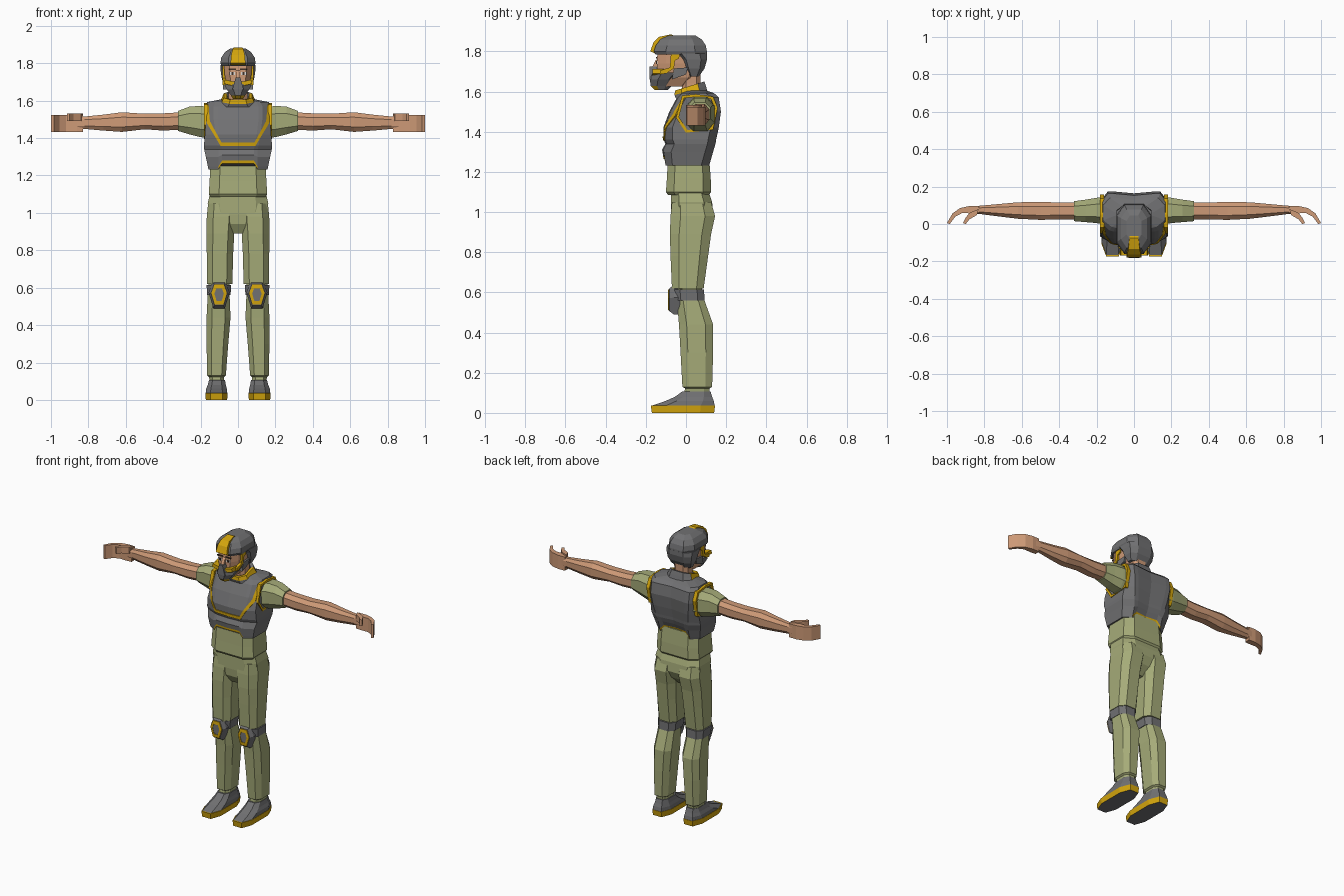
import bpy, bmesh
from mathutils import Vector
from mathutils.bvhtree import BVHTree

COLOURS = {"olive": (0.38, 0.41, 0.19), "grey": (0.165, 0.165, 0.17),
           "yellow": (0.66, 0.38, 0.004), "skin": (0.62, 0.325, 0.185),
           "white": (0.75, 0.72, 0.68), "dark": (0.05, 0.03, 0.02)}
MATS = {}
for n, c in COLOURS.items():
    MATS[n] = bpy.data.materials.new(n)
    MATS[n].diffuse_color = (*c, 1)


def finish(name, bm, paint, mirror=False):
    """Turn a bmesh into an object; paint is a colour or a rule on face centres."""
    bmesh.ops.recalc_face_normals(bm, faces=bm.faces)
    me = bpy.data.meshes.new(name)
    slots = []
    for f in bm.faces:
        col = paint if isinstance(paint, str) else paint(f.calc_center_median(), f.normal)
        if col not in slots:
            slots.append(col)
            me.materials.append(MATS[col])
        f.material_index = slots.index(col)
    bm.to_mesh(me)
    bm.free()
    ob = bpy.data.objects.new(name, me)
    bpy.context.collection.objects.link(ob)
    if mirror:
        ob.modifiers.new("mirror", "MIRROR").use_mirror_merge = False
    return ob


def loft(name, rings, paint, mirror=False, closed=False):
    """Skin a list of point rings; closed joins the last ring to the first."""
    bm = bmesh.new()
    vs = [[bm.verts.new(p) for p in r] for r in rings]
    n = len(vs[0])
    pairs = list(zip(vs, vs[1:])) + ([(vs[-1], vs[0])] if closed else [])
    for a, b in pairs:
        for i in range(n):
            j = (i + 1) % n
            bm.faces.new((a[i], a[j], b[j], b[i]))
    if not closed:
        bm.faces.new(vs[0])
        bm.faces.new(vs[-1])
    return finish(name, bm, paint, mirror)


def octagon(u0, u1, v0, v1, c=0.55):
    """Box with cut corners; c is the flat share of each side."""
    cu, cv, ru, rv = (u0 + u1) / 2, (v0 + v1) / 2, (u1 - u0) / 2, (v1 - v0) / 2
    base = [(c, -1), (1, -c), (1, c), (c, 1), (-c, 1), (-1, c), (-1, -c), (-c, -1)]
    return [(cu + ru * a, cv + rv * b) for a, b in base]


def column(name, levels, paint, mirror=False, c=0.55):
    """Upright loft from levels of (z, x0, x1, y0, y1)."""
    return loft(name, [[(x, y, l[0]) for x, y in octagon(*l[1:], c)] for l in levels], paint, mirror)


def centred(name, levels, paint, c=0.55):
    """Upright loft from levels of (z, half width, y0, y1)."""
    return column(name, [(z, -w, w, a, b) for z, w, a, b in levels], paint, False, c)


def limb(name, levels, paint, c=0.5):
    """Sideways loft from levels of (x, y0, y1, z0, z1), mirrored."""
    return loft(name, [[(l[0], y, z) for y, z in octagon(*l[1:], c)] for l in levels], paint, True)


def prism(name, outline, lo, hi, axis, paint, mirror=False):
    """Extrude a 2D outline along one axis."""
    def put(p, h):
        q = list(p)
        q.insert(axis, h)
        return q
    return loft(name, [[put(p, h) for p in outline] for h in (lo, hi)], paint, mirror)


# Legs and pelvis
centred("pelvis", [(0.89, 0.045, -0.04, 0.06), (0.94, 0.09, -0.07, 0.11), (0.99, 0.155, -0.075, 0.135),
                   (1.05, 0.162, -0.075, 0.13), (1.095, 0.152, -0.075, 0.115)], "olive", 0.6)
column("upper_leg", [(1.05, 0.012, 0.16, -0.07, 0.125), (0.98, 0.012, 0.167, -0.077, 0.145),
                     (0.89, 0.02, 0.168, -0.08, 0.125), (0.78, 0.026, 0.167, -0.077, 0.11),
                     (0.62, 0.03, 0.166, -0.07, 0.088)], "olive", True)
column("lower_leg", [(0.62, 0.045, 0.158, -0.05, 0.08), (0.56, 0.045, 0.162, -0.045, 0.092),
                     (0.44, 0.04, 0.168, -0.035, 0.135), (0.30, 0.052, 0.168, -0.027, 0.135),
                     (0.13, 0.065, 0.165, -0.018, 0.13), (0.122, 0.075, 0.155, -0.005, 0.118),
                     (0.09, 0.075, 0.15, -0.01, 0.115)], "olive", True)

# Knee pads: strap and a hexagonal pad with an inlaid ring
column("knee_strap", [(0.56, 0.04, 0.165, -0.06, 0.092), (0.615, 0.036, 0.168, -0.065, 0.09)], "grey", True)
HEX = [(-0.6, 1), (0.6, 1), (1, 0.15), (0.55, -1), (-0.55, -1), (-1, 0.15)]


def hexagon(y, s):
    return [(0.101 + 0.056 * s * a, y, 0.563 + 0.073 * s * b) for a, b in HEX]


loft("knee_pad", [hexagon(-0.03, 1), hexagon(-0.06, 1), hexagon(-0.083, 0.78), hexagon(-0.087, 0.5)], "grey", True)
loft("knee_ring", [hexagon(-0.08, 0.74), hexagon(-0.088, 0.74), hexagon(-0.09, 0.45), hexagon(-0.08, 0.45)],
     "yellow", True, True)

# Boots
column("boot_sole", [(0, 0.058, 0.172, -0.17, 0.14), (0.037, 0.055, 0.175, -0.175, 0.145)],
       lambda c, n: "grey" if n.z < -0.9 else "yellow", True)
column("boot", [(0.035, 0.057, 0.173, -0.172, 0.143), (0.06, 0.06, 0.17, -0.10, 0.138),
                (0.08, 0.065, 0.162, -0.055, 0.13), (0.107, 0.07, 0.155, -0.018, 0.122)], "grey", True)

# Shirt
centred("shirt", [(1.085, 0.145, -0.09, 0.115), (1.10, 0.156, -0.10, 0.125), (1.17, 0.152, -0.095, 0.123),
                  (1.27, 0.146, -0.09, 0.115)], "olive", 0.65)

# Vest: levels of (z, hem rise, front corner x, front y, side x, back y, back corner x)
LEVELS = [(1.232, 0.033, 0.085, -0.112, 0.158, 0.115, 0.11), (1.247, 0.033, 0.085, -0.114, 0.161, 0.12, 0.11),
          (1.30, 0.01, 0.085, -0.119, 0.172, 0.135, 0.11), (1.34, 0, 0.085, -0.103, 0.181, 0.147, 0.12),
          (1.36, 0, 0.09, -0.111, 0.182, 0.15, 0.12), (1.42, 0, 0.10, -0.113, 0.177, 0.163, 0.13),
          (1.50, 0, 0.11, -0.083, 0.172, 0.174, 0.14), (1.57, 0, 0.11, -0.045, 0.172, 0.163, 0.14),
          (1.592, 0, 0.10, -0.025, 0.165, 0.14, 0.13), (1.605, 0, 0.05, 0.0, 0.10, 0.10, 0.07)]
rings = []
for z, up, xf, yf, xs, yb, xb in LEVELS:
    half = [(0, yf, z + up), (xf, yf + 0.005, z + up), (xf + 0.02, yf + 0.01, z), (xs, yf + 0.045, z),
            (xs, yb - 0.04, z), (xb, yb, z), (xb - 0.03, yb, z + up), (0, yb - 0.01, z + up)]
    rings.append(half + [(-x, y, h) for x, y, h in reversed(half[1:-1])])
vest = loft("vest", rings, lambda c, n: "yellow" if c.z < 1.276 and abs(c.x) < 0.099
            and abs(n.z) < 0.9 and abs(c.y) > 0.09 else "grey")

# Chest trim, laid on the front of the vest
bm = bmesh.new()
bm.from_mesh(vest.data)
tree = BVHTree.FromBMesh(bm)
bm.free()


def on_vest(x, z, lift):
    hit = tree.ray_cast(Vector((x, -1, z)), Vector((0, 1, 0)))[0]
    return (x, (hit.y if hit else 0) - lift, z)


INNER = [(0, 1.377), (0.088, 1.377), (0.115, 1.425), (0.15, 1.49), (0.155, 1.54), (0.157, 1.58)]
OUTER = [(0, 1.357), (0.093, 1.357), (0.127, 1.415), (0.167, 1.48), (0.169, 1.54), (0.165, 1.582)]
rings = []
for k in range(5 * 4 + 1):
    i, t = min(k // 4, 4), k / 4 - min(k // 4, 4)
    a, b = [Vector(p[i]).lerp(Vector(p[i + 1]), t) for p in (INNER, OUTER)]
    rings.append([on_vest(*a, -0.004), on_vest(*a, 0.005), on_vest(*b, 0.005), on_vest(*b, -0.004)])
loft("chest_trim", rings, "yellow", True)

# Armhole trim
HOLE = [(-0.02, 1.58), (0.05, 1.587), (0.135, 1.575), (0.158, 1.52), (0.135, 1.41), (0.0, 1.395), (-0.05, 1.47)]


def hole(x, s):
    return [(x, 0.055 + (y - 0.055) * s, 1.49 + (z - 1.49) * s) for y, z in HOLE]


loft("armhole_trim", [hole(0.16, 1), hole(0.183, 1), hole(0.183, 0.86), hole(0.16, 0.86)], "yellow", True, True)

# Collar with a bright front rim, higher at the back
rings = []
for w, y0, y1, z0, z1 in [(0.10, -0.05, 0.11, 1.565, 1.59), (0.086, -0.057, 0.10, 1.583, 1.625),
                          (0.076, -0.055, 0.092, 1.605, 1.65), (0.058, -0.035, 0.075, 1.605, 1.645),
                          (0.055, -0.03, 0.07, 1.57, 1.58)]:
    rings.append([(x, y, z0 + (z1 - z0) * (y - y0) / (y1 - y0)) for x, y in octagon(-w, w, y0, y1)])
loft("collar", rings, lambda c, n: "yellow" if c.y < 0.04 and c.z > 1.59 else "grey", closed=True)

# Sleeves, arms and hands
limb("sleeve", [(0.15, -0.005, 0.145, 1.40, 1.565), (0.20, 0.005, 0.14, 1.405, 1.572),
                (0.26, 0.01, 0.13, 1.42, 1.568), (0.32, 0.015, 0.122, 1.438, 1.545)], "olive")
limb("arm", [(0.30, 0.025, 0.115, 1.445, 1.538), (0.40, 0.025, 0.115, 1.44, 1.532), (0.50, 0.022, 0.118, 1.447, 1.53),
             (0.62, 0.028, 0.116, 1.433, 1.538), (0.72, 0.04, 0.107, 1.44, 1.525),
             (0.82, 0.053, 0.098, 1.449, 1.515), (0.86, 0.056, 0.095, 1.445, 1.517)], "skin")
prism("hand", [(0.83, 0.095), (0.88, 0.096), (0.93, 0.085), (0.97, 0.057), (1.0, 0.005), (0.985, 0.0),
               (0.955, 0.04), (0.92, 0.058), (0.86, 0.057), (0.83, 0.06)], 1.432, 1.523, 2, "skin", True)
prism("thumb", [(0.83, 0.08), (0.875, 0.062), (0.90, 0.035), (0.915, 0.005), (0.90, 0.0), (0.88, 0.025),
                (0.84, 0.048)], 1.49, 1.532, 2, "skin", True)

# Head and face
centred("neck", [(1.56, 0.052, -0.02, 0.08), (1.64, 0.05, -0.02, 0.072), (1.74, 0.055, -0.03, 0.075)], "skin")
centred("head", [(1.625, 0.035, -0.13, 0.0), (1.67, 0.06, -0.145, 0.05), (1.74, 0.072, -0.145, 0.075),
                 (1.80, 0.075, -0.142, 0.08)], "skin", 0.6)
prism("nose", [(-0.14, 1.765), (-0.152, 1.755), (-0.172, 1.715), (-0.14, 1.70)], -0.01, 0.01, 0, "skin")
for part, x, w, z, h, y, col in [("brow", 0.03, 0.019, 1.768, 0.004, -0.15, "dark"),
                                 ("eye", 0.03, 0.015, 1.745, 0.007, -0.148, "white"),
                                 ("pupil", 0.03, 0.006, 1.745, 0.007, -0.15, "dark")]:
    prism(part, [(x - w, z - h), (x + w, z - h), (x + w, z + h), (x - w, z + h)], y, y + 0.009, 1, col, True)

# Breathing mask with cheek frames
centred("mask", [(1.608, 0.026, -0.155, -0.09), (1.628, 0.038, -0.176, -0.07), (1.66, 0.06, -0.18, -0.045),
                 (1.695, 0.078, -0.165, -0.01)],
        lambda c, n: "yellow" if c.z < 1.627 and c.y < -0.14 and n.z > -0.9 else "grey", 0.4)
prism("mask_bridge", [(-0.03, 1.66), (0.03, 1.66), (0.012, 1.725), (-0.012, 1.725)], -0.182, -0.14, 1, "grey")
prism("cheek_frame", [(-0.075, 1.79), (-0.03, 1.79), (-0.035, 1.765), (-0.055, 1.755), (-0.06, 1.715),
                      (-0.10, 1.69), (-0.13, 1.685), (-0.13, 1.705), (-0.08, 1.72)],
      0.058, 0.083, 0, "yellow", True)
prism("mask_edge", [(0.015, 1.70), (0.07, 1.712), (0.075, 1.69), (0.03, 1.68)], -0.168, -0.11, 1, "yellow", True)
prism("ear_strap", [(-0.06, 1.715), (0.01, 1.72), (0.0, 1.685), (-0.07, 1.66)], 0.05, 0.08, 0, "grey", True)

# Helmet shell, neck guard and crest plate
centred("helmet", [(1.785, 0.088, -0.152, 0.104), (1.80, 0.094, -0.16, 0.104), (1.83, 0.09, -0.15, 0.098),
                   (1.86, 0.07, -0.128, 0.078), (1.88, 0.04, -0.085, 0.045)], "grey")
centred("helmet_guard", [(1.675, 0.07, 0.015, 0.065), (1.715, 0.086, -0.01, 0.092), (1.76, 0.093, -0.03, 0.105),
                         (1.79, 0.094, -0.06, 0.105)], "grey")
SIDE = [(0.04, -0.178, 1.80), (0.036, -0.162, 1.845), (0.03, -0.135, 1.872), (0.024, -0.075, 1.885)]
loft("helmet_crest", [[(-w, y, z), (w, y, z), (w, y + 0.035, z - 0.015), (-w, y + 0.035, z - 0.015)]
                      for w, y, z in SIDE], "yellow")
